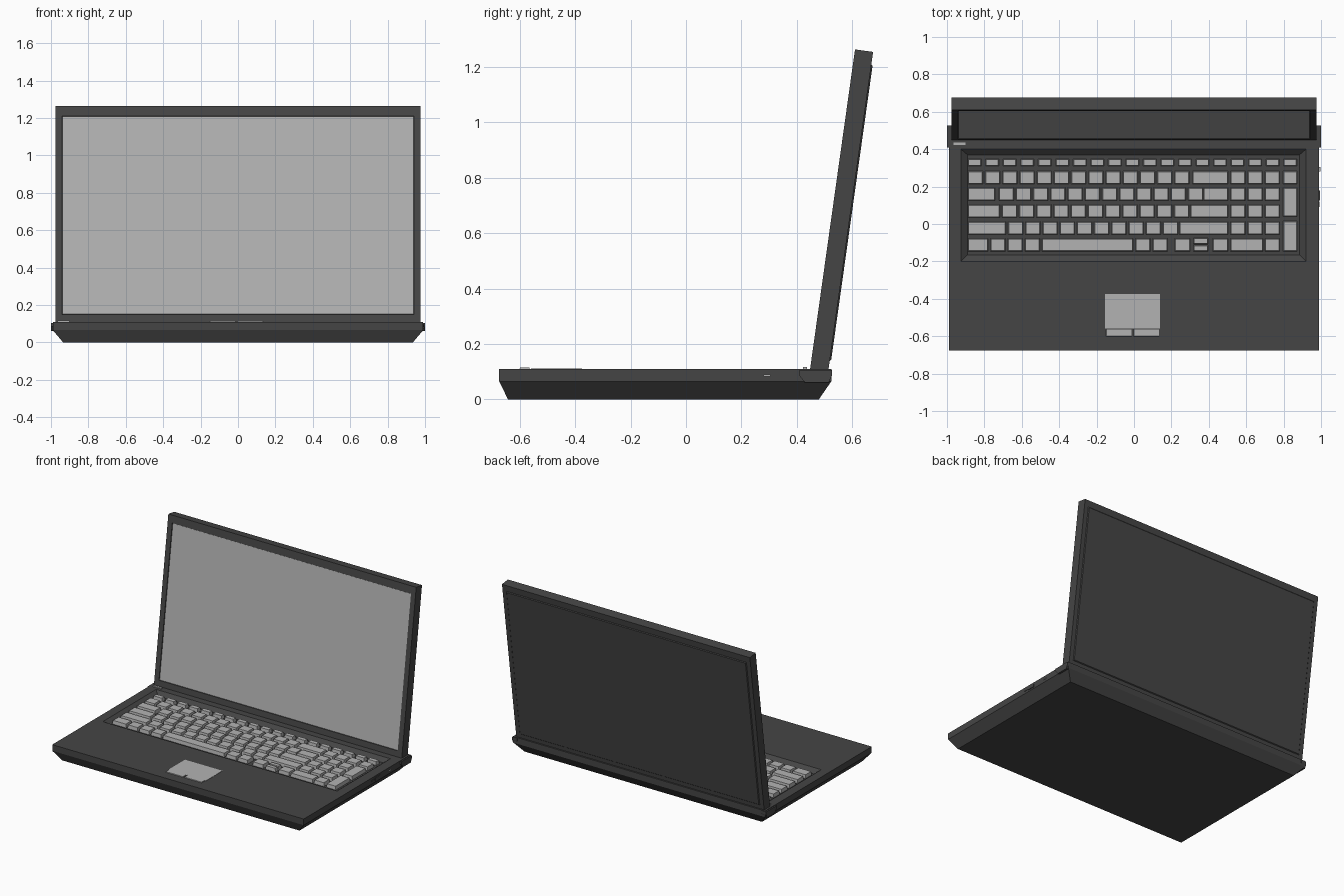
import bpy
import bmesh
from math import radians


def material(name, v):
    m = bpy.data.materials.new(name)
    m.diffuse_color = (v, v, v, 1)
    return m


DARK = material("dark_plastic", 0.06)
LIGHT = material("light_grey", 0.45)


def add_loft(bm, rings):
    """Stack of rectangles (x0, x1, y0, y1, z), bridged and capped at both ends."""
    loops = [[bm.verts.new(p) for p in ((a, c, z), (b, c, z), (b, d, z), (a, d, z))]
             for a, b, c, d, z in rings]
    bm.faces.new(loops[0][::-1])
    for lo, hi in zip(loops, loops[1:]):
        for i in range(4):
            j = (i + 1) % 4
            bm.faces.new((lo[i], lo[j], hi[j], hi[i]))
    bm.faces.new(loops[-1])


def loft_object(name, solids, mat):
    bm = bmesh.new()
    for rings in solids:
        add_loft(bm, rings)
    me = bpy.data.meshes.new(name)
    bm.to_mesh(me)
    bm.free()
    me.materials.append(mat)
    ob = bpy.data.objects.new(name, me)
    bpy.context.collection.objects.link(ob)
    return ob


def block(x0, x1, y0, y1, z0, z1, taper=0.0):
    t = taper
    return [(x0, x1, y0, y1, z0), (x0 + t, x1 - t, y0 + t, y1 - t, z1)]


# Base: sloped underside, straight band, sunken keyboard tray
loft_object("base", [[
    (-0.935, 0.935, -0.643, 0.48, 0.0),
    (-0.99, 0.99, -0.675, 0.525, 0.065),
    (-0.99, 0.99, -0.675, 0.525, 0.109),
    (-0.925, 0.92, -0.20, 0.40, 0.109),
    (-0.89, 0.885, -0.165, 0.37, 0.082),
]], DARK)

# Hinge covers at the rear corners
loft_object("hinge_covers", [
    [(s - 0.02, s + 0.02, 0.43, 0.515, 0.06),
     (s - 0.02, s + 0.02, 0.41, 0.527, 0.085),
     (s - 0.02, s + 0.02, 0.41, 0.527, 0.105)] for s in (-0.98, 0.98)], DARK)

# Keys: per row (y0, y1, [(x start, key width, count)])
GAP, K = 0.0175, 0.0745
PAD = (0.518, K, 3)
rows = [
    (0.313, 0.345, [(-0.885, 0.0765, 0)]),
    (0.216, 0.280, [(-0.885, K, 13), (0.315, 0.185, 1), PAD, (0.80, 0.07, 1)]),
    (0.128, 0.192, [(-0.885, 0.14, 1), (-0.72, K, 12), (0.374, 0.126, 1), PAD]),
    (0.037, 0.101, [(-0.885, 0.165, 1), (-0.703, K, 11), (0.304, 0.196, 1), PAD]),
    (-0.054, 0.010, [(-0.885, 0.197, 1), (-0.67, K, 10), (0.245, 0.255, 1), PAD]),
    (-0.144, -0.080, [(-0.885, 0.102, 1), (-0.765, K, 3), (-0.489, 0.481, 1),
                      (0.010, K, 2), (0.22, 0.078, 1), (0.423, 0.078, 1),
                      (0.518, 0.17, 1), (0.702, K, 1)]),
]
keys = []


def add_key(x0, x1, y0, y1):
    keys.append(block(x0 - 0.003, x1 + 0.003, y0 - 0.003, y1 + 0.003, 0.08, 0.107, 0.004))


for y0, y1, runs in rows:
    for x, w, n in runs:
        for i in range(n):
            xs = x + i * (w + GAP)
            add_key(xs, xs + w, y0, y1)
for i in range(19):                                   # function keys
    xs = -0.885 + i * 0.0937
    add_key(xs, xs + 0.066, 0.313, 0.345)
for y0, y1 in ((-0.105, -0.077), (-0.144, -0.116)):   # up and down arrows
    add_key(0.32, 0.394, y0, y1)
for y0, y1 in ((0.042, 0.192), (-0.144, 0.013)):      # tall number pad keys
    add_key(0.80, 0.87, y0, y1)
loft_object("keys", keys, LIGHT)

# Touchpad, its buttons and the power button
loft_object("touchpad", [block(-0.155, 0.14, -0.56, -0.375, 0.10, 0.111)], LIGHT)
loft_object("touchpad_buttons", [block(x, x + 0.138, -0.602, -0.563, 0.10, 0.114, 0.002)
                                 for x in (-0.15, -0.003)], LIGHT)
loft_object("power_button", [block(-0.965, -0.90, 0.422, 0.437, 0.10, 0.116)], LIGHT)

# Right side ports
loft_object("side_ports", [block(0.98, 0.995, 0.125, 0.18, 0.075, 0.098),
                           block(0.98, 0.993, 0.09, 0.12, 0.081, 0.092)], DARK)
loft_object("side_slot", [block(0.98, 0.996, 0.28, 0.305, 0.083, 0.089)], LIGHT)

# Lid, built flat (y = height, z = towards the user) and tilted about its lower edge
L, T = 1.167, 0.066
lid = loft_object("lid", [[
    (-0.94, 0.94, 0.045, L - 0.05, -T - 0.005),
    (-0.945, 0.945, 0.04, L - 0.045, -T),
    (-0.976, 0.976, 0, L, -T),
    (-0.976, 0.976, 0, L, 0),
    (-0.94, 0.94, 0.042, L - 0.053, 0),
    (-0.938, 0.938, 0.044, L - 0.055, -0.006),
]], DARK)
screen = loft_object("screen", [block(-0.938, 0.938, 0.044, L - 0.055, -0.012, -0.004)], LIGHT)
for ob in (lid, screen):
    ob.location = (0, 0.448, 0.108)
    ob.rotation_euler = (radians(82), 0, 0)
